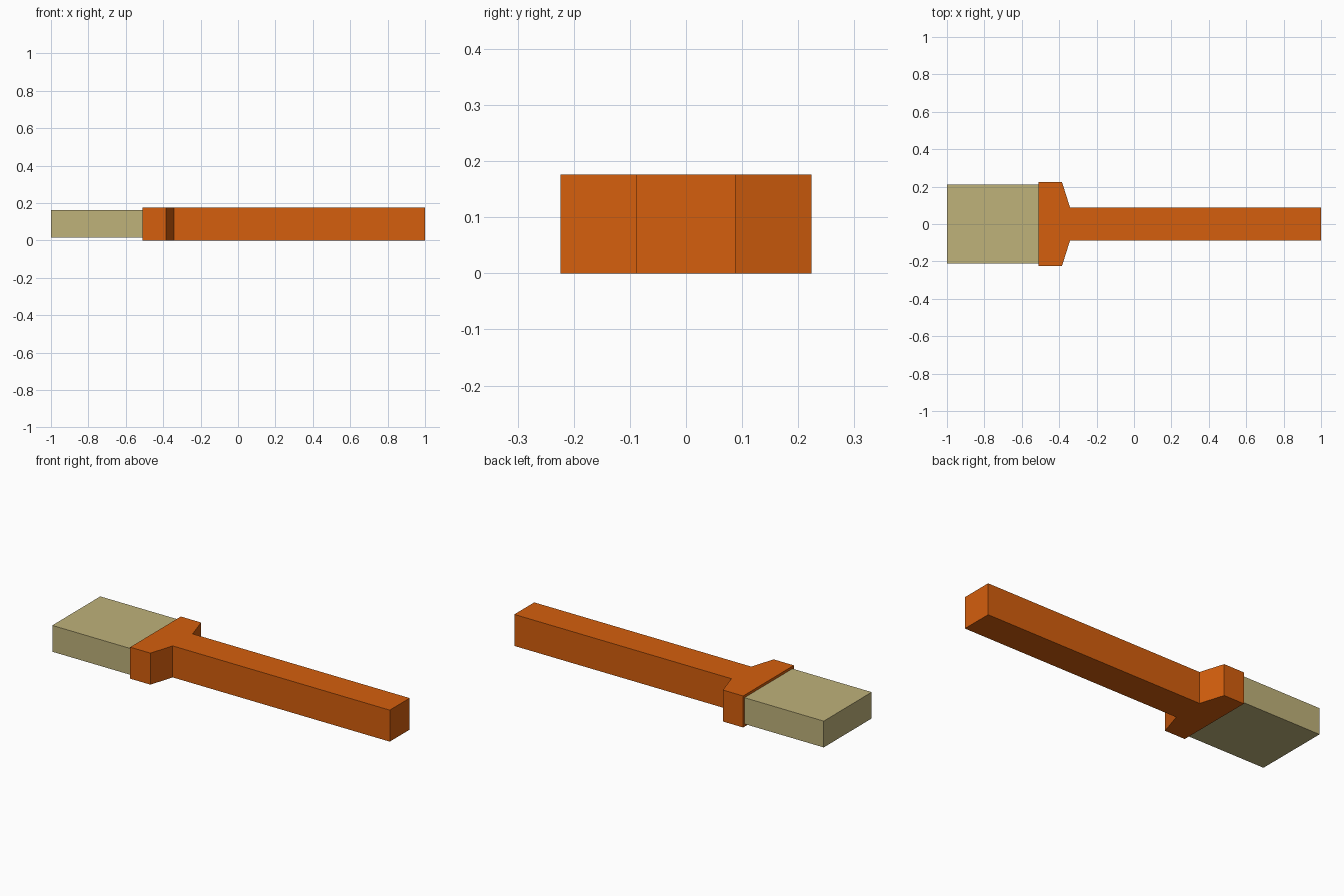
import bpy
import bmesh

cube = bpy.data.objects.get("Cube")
if cube:
    bpy.data.objects.remove(cube, do_unlink=True)


def make_material(name, color):
    mat = bpy.data.materials.new(name)
    mat.use_nodes = True
    mat.diffuse_color = color
    mat.node_tree.nodes["Principled BSDF"].inputs["Base Color"].default_value = color
    return mat


def extrude_outline(name, half_outline, bottom, top, mat):
    """Mirror a half outline across y = 0 and extrude it upwards."""
    outline = half_outline + [(x, -y) for x, y in reversed(half_outline)]
    bm = bmesh.new()
    face = bm.faces.new([bm.verts.new((x, y, bottom)) for x, y in outline])
    result = bmesh.ops.extrude_face_region(bm, geom=[face])
    raised = [v for v in result["geom"] if isinstance(v, bmesh.types.BMVert)]
    bmesh.ops.translate(bm, verts=raised, vec=(0, 0, top - bottom))
    bmesh.ops.recalc_face_normals(bm, faces=bm.faces)
    mesh = bpy.data.meshes.new(name)
    bm.to_mesh(mesh)
    bm.free()
    mesh.materials.append(mat)
    obj = bpy.data.objects.new(name, mesh)
    bpy.context.collection.objects.link(obj)
    return obj


orange = make_material("orange_paint", (0.66, 0.113, 0.004, 1))
straw = make_material("straw_bristle", (0.52, 0.445, 0.195, 1))

# Handle with a flared collar
extrude_outline("handle", [(-0.51, 0.224), (-0.385, 0.224), (-0.342, 0.088), (1, 0.088)],
                0, 0.176, orange)

# Bristle block, set slightly inside the collar
extrude_outline("bristles", [(-1, 0.212), (-0.51, 0.212)], 0.015, 0.162, straw)
